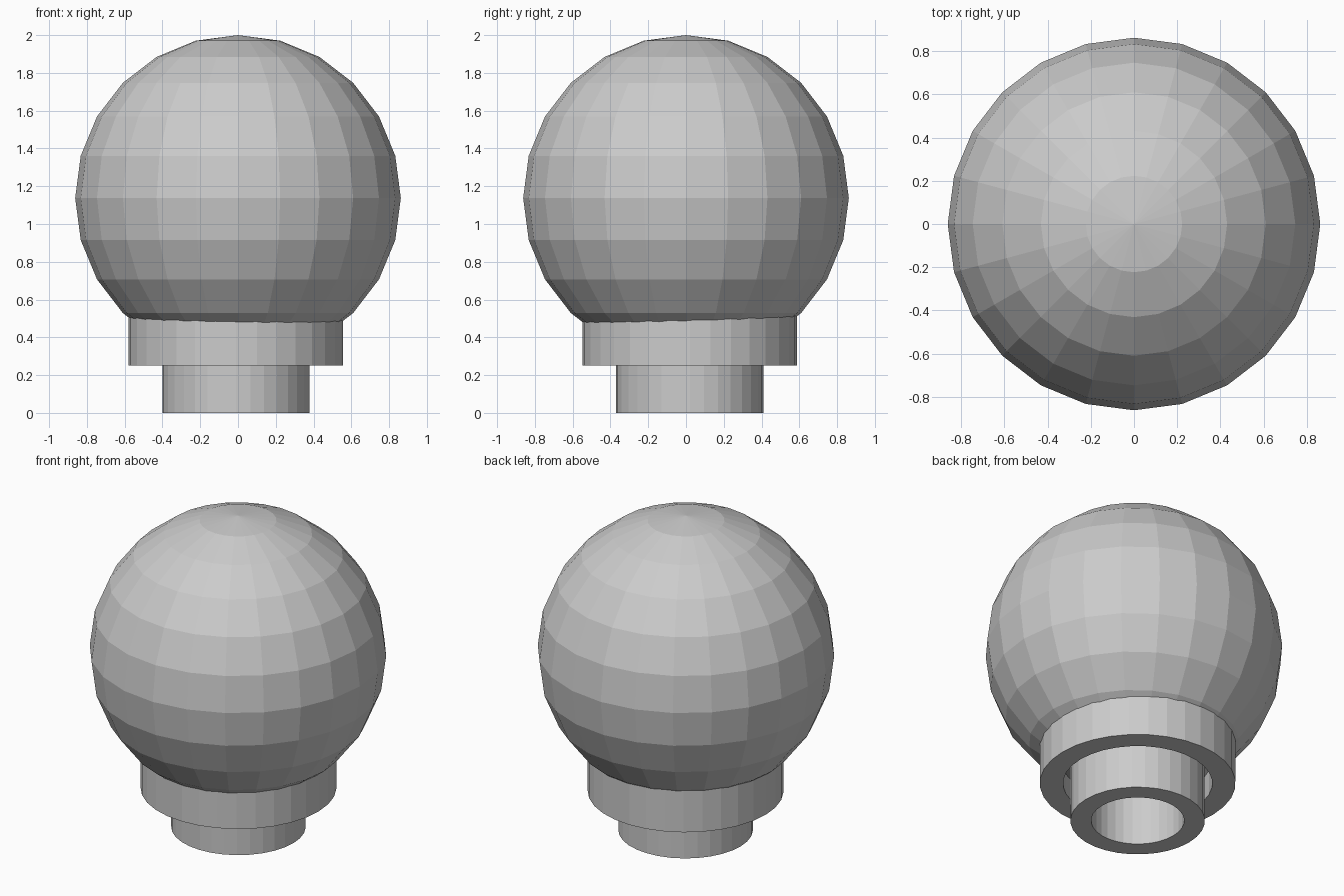
import bpy
import bmesh
import math

if "Cube" in bpy.data.objects:
    bpy.data.objects.remove(bpy.data.objects["Cube"])


def tube(name, outer, inner, z0, z1, center, sides=32):
    """Open pipe with a rectangular wall section, flat faces."""
    bm = bmesh.new()
    section = [(outer, z0), (outer, z1), (inner, z1), (inner, z0)]
    rings = []
    for i in range(sides):
        a = 2 * math.pi * i / sides
        rings.append([bm.verts.new((r * math.cos(a), r * math.sin(a), z))
                      for r, z in section])
    for i in range(sides):
        a, b = rings[i], rings[(i + 1) % sides]
        for j in range(4):
            k = (j + 1) % 4
            bm.faces.new((a[j], b[j], b[k], a[k]))
    bmesh.ops.recalc_face_normals(bm, faces=bm.faces)
    mesh = bpy.data.meshes.new(name)
    bm.to_mesh(mesh)
    bm.free()
    obj = bpy.data.objects.new(name, mesh)
    obj.location = (center[0], center[1], 0)
    bpy.context.collection.objects.link(obj)
    return obj


# Faceted globe
bpy.ops.mesh.primitive_uv_sphere_add(segments=24, ring_count=12, radius=0.862,
                                     location=(0, 0, 1.138))
bpy.context.object.name = "globe"

# Two nested collars, slightly off the globe's axis
axis = (-0.011, 0.02)
tube("upper_collar", 0.568, 0.433, 0.25, 0.52, axis)
tube("lower_collar", 0.39, 0.27, 0.0, 0.42, axis)
